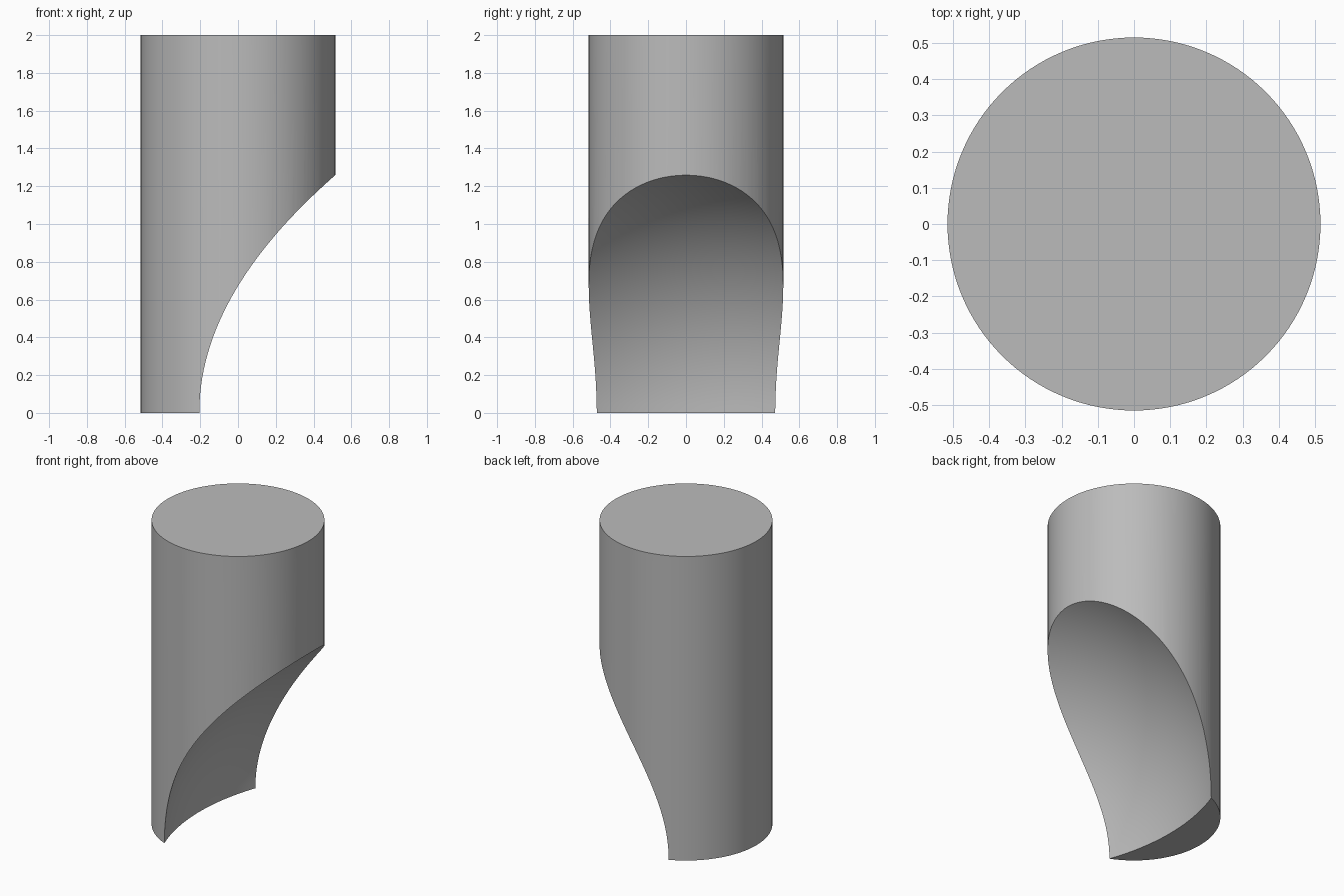
import bpy

cube = bpy.data.objects.get("Cube")
if cube:
    bpy.data.objects.remove(cube, do_unlink=True)

RADIUS = 0.515
HEIGHT = 2.0
SCOOP_X = 1.10       # centre of the spherical scoop, level with the base
SCOOP_RADIUS = 1.388

# Plain grey material
grey = bpy.data.materials.new("plain grey")
grey.use_nodes = True
color = (0.5, 0.5, 0.5, 1)
grey.diffuse_color = color
grey.node_tree.nodes["Principled BSDF"].inputs["Base Color"].default_value = color

# Solid round post
bpy.ops.mesh.primitive_cylinder_add(vertices=128, radius=RADIUS, depth=HEIGHT,
                                    location=(0, 0, HEIGHT / 2))
post = bpy.context.object
post.name = "scooped_post"
post.data.materials.append(grey)

# Ball that carves the hollow out of the lower side
bpy.ops.mesh.primitive_uv_sphere_add(segments=192, ring_count=96, radius=SCOOP_RADIUS,
                                     location=(SCOOP_X, 0, 0))
ball = bpy.context.object
ball.name = "scoop_cutter"
ball.hide_render = True
ball.data.materials.append(grey)

# Carve, then drop the cutter
cut = post.modifiers.new("scoop", "BOOLEAN")
cut.operation = "DIFFERENCE"
cut.solver = "EXACT"
cut.object = ball
bpy.ops.object.select_all(action="DESELECT")
post.select_set(True)
bpy.context.view_layer.objects.active = post
bpy.ops.object.modifier_apply(modifier=cut.name)
bpy.data.objects.remove(ball, do_unlink=True)

bpy.ops.object.shade_smooth_by_angle()
